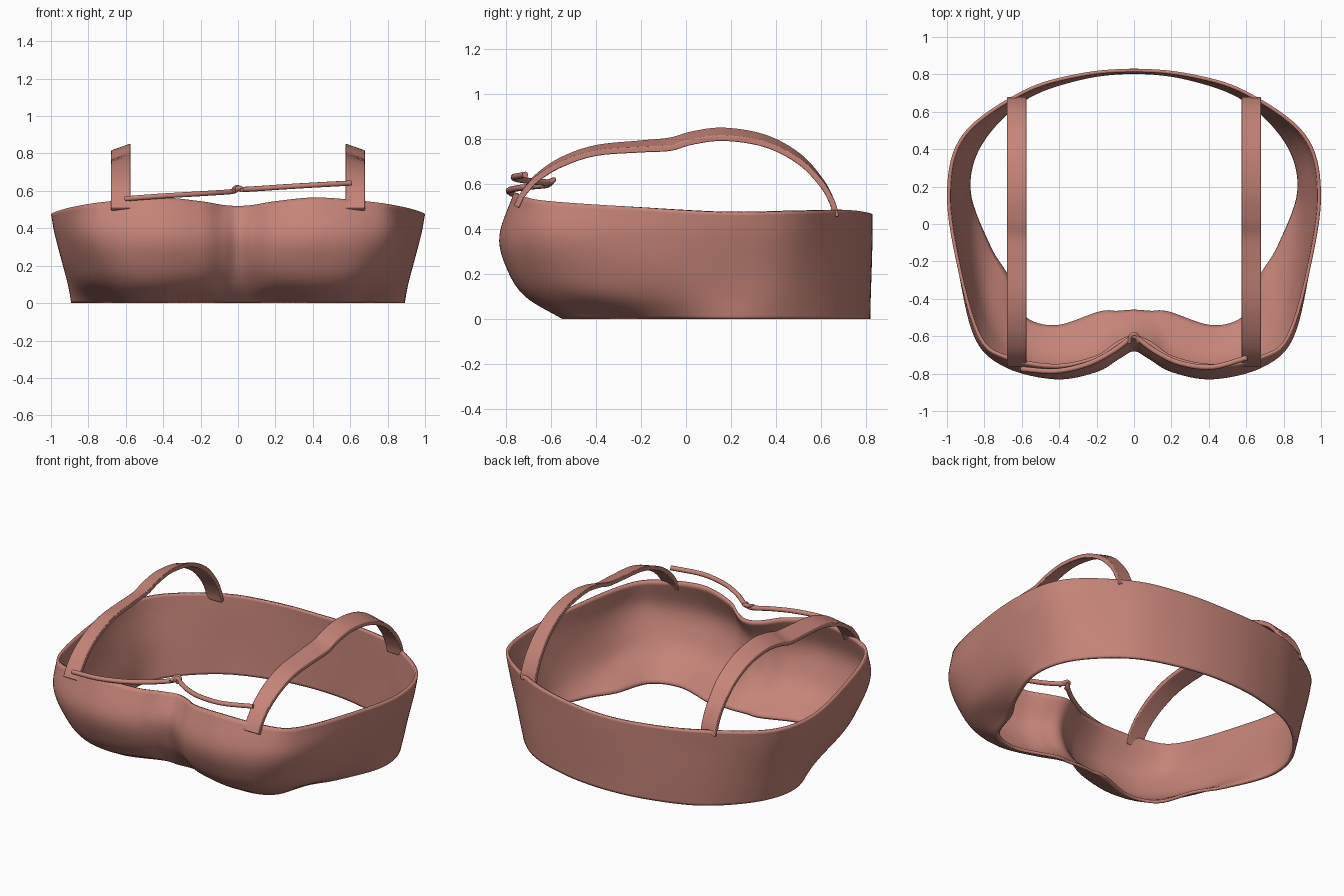
import bpy, bmesh, math
from mathutils import Vector

if "Cube" in bpy.data.objects:
    bpy.data.objects.remove(bpy.data.objects["Cube"])

mat = bpy.data.materials.new("dusty_rose")
mat.diffuse_color = (0.56, 0.23, 0.19, 1)
mat.use_nodes = True
mat.node_tree.nodes["Principled BSDF"].inputs["Base Color"].default_value = mat.diffuse_color


def spline(pts, n, closed=False):
    """Catmull-Rom samples, n per span."""
    pts = [Vector(p) for p in pts]
    m, out = len(pts), []

    def get(i):
        if closed:
            return pts[i % m]
        if i < 0:
            return 2 * pts[0] - pts[1]
        if i >= m:
            return 2 * pts[-1] - pts[-2]
        return pts[i]
    for i in range(m if closed else m - 1):
        a, b, c, d = (get(i + k) for k in (-1, 0, 1, 2))
        for s in range(n):
            t = s / n
            out.append(0.5 * (2 * b + (c - a) * t + (2 * a - 5 * b + 4 * c - d) * t * t
                              + (3 * b - a - 3 * c + d) * t ** 3))
    if not closed:
        out.append(pts[-1])
    return out


def make(name, verts, faces):
    me = bpy.data.meshes.new(name)
    me.from_pydata([tuple(v) for v in verts], [], faces)
    ob = bpy.data.objects.new(name, me)
    bpy.context.collection.objects.link(ob)
    me.materials.append(mat)
    return ob


def smooth(ob, angle=40):
    bpy.ops.object.select_all(action='DESELECT')
    ob.select_set(True)
    bpy.context.view_layer.objects.active = ob
    bpy.ops.object.shade_smooth_by_angle(angle=math.radians(angle))


# Cup band: half outlines from front centre to back centre, one per height
levels = [
    [(0, -.47), (.09, -.475), (.18, -.475), (.42, -.55), (.6, -.49), (.68, -.28),
     (.78, -.12), (.89, .17), (.83, .43), (.6, .67), (.3, .785), (0, .82)],
    [(0, -.58), (.08, -.60), (.2, -.67), (.42, -.715), (.63, -.655), (.78, -.45),
     (.86, -.17), (.91, .17), (.85, .44), (.6, .68), (.3, .79), (0, .822)],
    [(0, -.65), (.08, -.69), (.2, -.76), (.42, -.795), (.66, -.735), (.82, -.55),
     (.91, -.2), (.94, .17), (.87, .455), (.6, .69), (.3, .795), (0, .826)],
    [(0, -.68), (.08, -.72), (.2, -.79), (.42, -.83), (.69, -.765), (.85, -.61),
     (.935, -.25), (.98, .17), (.9, .47), (.6, .70), (.3, .80), (0, .83)],
    [(0, -.61), (.08, -.64), (.2, -.72), (.42, -.765), (.68, -.72), (.83, -.61),
     (.94, -.25), (1, .17), (.915, .48), (.6, .71), (.3, .803), (0, .83)],
]
heights = [0, .1, .22, .37]
top_z = [.52, .525, .545, .565, .545, .525, .5, .475, .48, .485, .475, .466]
rings = []
for k, half in enumerate(levels):
    ring = [(x, y, heights[k] if k < 4 else top_z[i]) for i, (x, y) in enumerate(half)]
    ring += [(-x, y, z) for x, y, z in ring[-2:0:-1]]
    rings.append(spline(ring, 8, True))
columns = [spline(c, 7) for c in zip(*rings)]
nc, nr = len(columns), len(columns[0])
verts = [v for c in columns for v in c]
faces = []
for i in range(nc):
    a, b = i * nr, (i + 1) % nc * nr
    faces += [(a + j, b + j, b + j + 1, a + j + 1) for j in range(nr - 1)]
band = make("cup_band", verts, faces)
sol = band.modifiers.new("thickness", 'SOLIDIFY')
sol.thickness = 0.018
sol.offset = -1
smooth(band)

# Shoulder straps: flat section swept along a side path, outer edge tilted down
path = spline([(-.755, .5, 0), (-.725, .555, 0), (-.66, .63, .005), (-.55, .70, .01), (-.4, .75, .012),
               (-.2, .768, .015), (-.07, .778, .018), (.03, .806, .018), (.17, .822, .018),
               (.35, .793, .016), (.5, .715, .012), (.6, .61, .005), (.65, .52, 0), (.668, .455, 0)], 6)


def strap(name, side):
    verts, faces = [], []
    for i, p in enumerate(path):
        t = path[min(i + 1, len(path) - 1)] - path[max(i - 1, 0)]
        n = Vector((0, -t.y, t.x)).normalized() * 0.013
        for w, s in ((-1, -1), (1, -1), (1, 1), (-1, 1)):
            verts.append(Vector((side * (.626 + .052 * w), p.x, p.y - w * p.z)) + n * s)
        if i:
            a, b = 4 * i - 4, 4 * i
            faces += [(a + k, a + (k + 1) % 4, b + (k + 1) % 4, b + k) for k in range(4)]
    e = len(verts) - 4
    faces += [(3, 2, 1, 0), (e, e + 1, e + 2, e + 3)]
    ob = make(name, verts, faces)
    bm = bmesh.new()
    bm.from_mesh(ob.data)
    bmesh.ops.recalc_face_normals(bm, faces=bm.faces)
    bm.to_mesh(ob.data)
    bm.free()
    bev = ob.modifiers.new("soft_edge", 'BEVEL')
    bev.width = 0.004
    bev.segments = 2
    smooth(ob)


strap("right_strap", 1)
strap("left_strap", -1)


# Front cord with a small knot at the middle
def cord(name, pts, r):
    cu = bpy.data.curves.new(name, 'CURVE')
    cu.dimensions = '3D'
    cu.bevel_depth = r
    cu.bevel_resolution = 3
    cu.use_fill_caps = True
    pts = spline(pts, 6)
    sp = cu.splines.new('POLY')
    sp.points.add(len(pts) - 1)
    for q, p in zip(sp.points, pts):
        q.co = (*p, 1)
    sp.use_smooth = True
    cu.materials.append(mat)
    bpy.context.collection.objects.link(bpy.data.objects.new(name, cu))


cord("front_cord", [(-.605, -.775, .558), (-.42, -.787, .572), (-.25, -.75, .582), (-.12, -.685, .59),
                    (-.03, -.62, .597), (0, -.6, .612), (.03, -.62, .608), (.12, -.685, .613),
                    (.25, -.745, .622), (.42, -.765, .632), (.605, -.715, .642)], .014)
cord("cord_knot", [(-.025, -.635, .6), (-.018, -.6, .615), (0, -.588, .62), (.018, -.6, .612),
                   (.022, -.635, .605)], .011)
